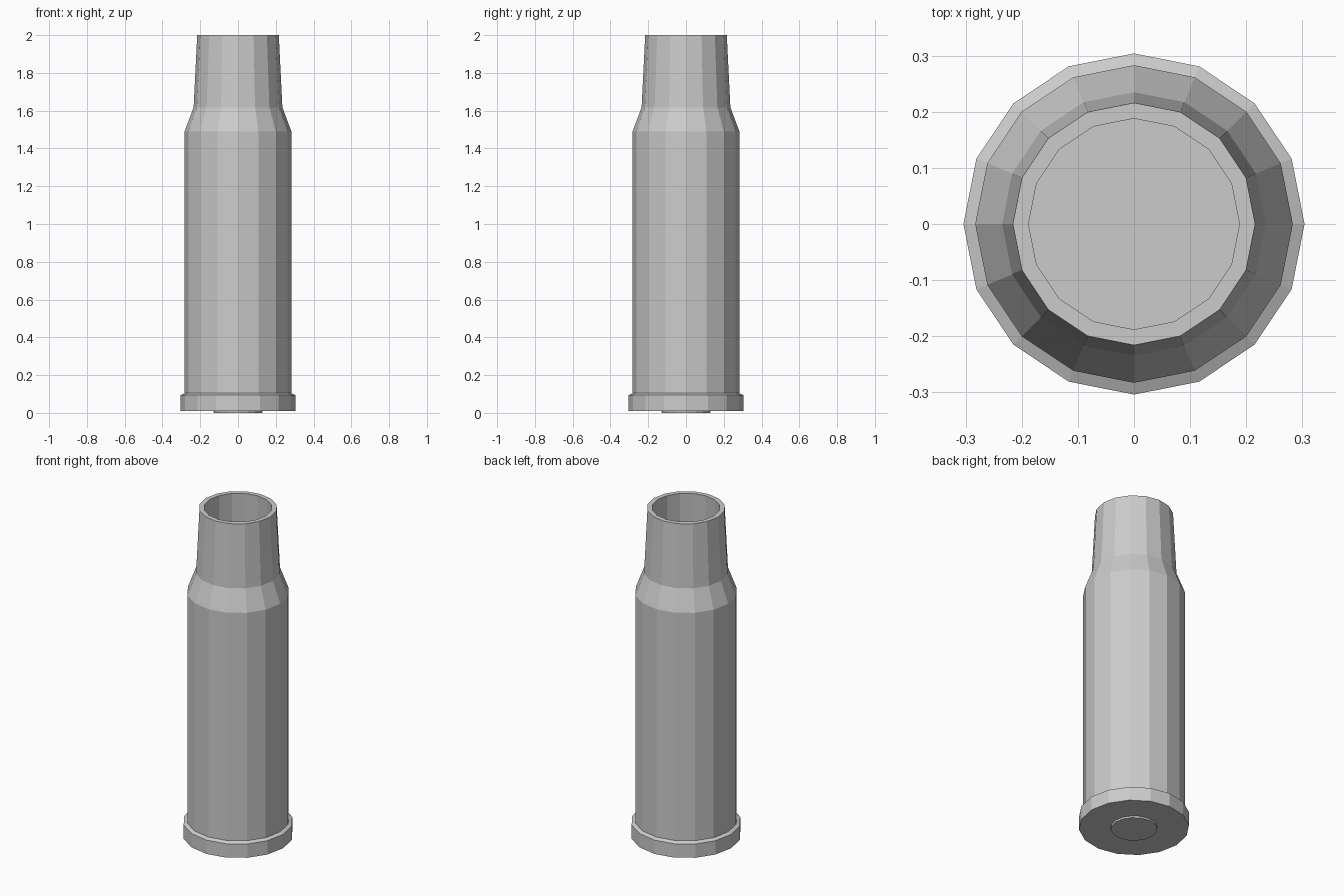
import bpy
import bmesh
from math import cos, sin, pi

if "Cube" in bpy.data.objects:
    bpy.data.objects.remove(bpy.data.objects["Cube"])

SIDES = 16


def lathe(name, profile):
    """Revolve (radius, z) points around z and cap both ends, flat shaded."""
    bm = bmesh.new()
    rings = []
    for r, z in profile:
        rings.append([bm.verts.new((r * cos(2 * pi * i / SIDES),
                                    r * sin(2 * pi * i / SIDES), z))
                      for i in range(SIDES)])
    for a, b in zip(rings, rings[1:]):
        for i in range(SIDES):
            j = (i + 1) % SIDES
            bm.faces.new((a[i], a[j], b[j], b[i]))
    bm.faces.new(rings[0][::-1])
    bm.faces.new(rings[-1])
    bmesh.ops.recalc_face_normals(bm, faces=bm.faces)
    mesh = bpy.data.meshes.new(name)
    bm.to_mesh(mesh)
    bm.free()
    obj = bpy.data.objects.new(name, mesh)
    bpy.context.collection.objects.link(obj)
    return obj


# Hollow case: rim, body, shoulder and neck outside, then down the inside
lathe("casing", [
    (0.304, 0.01), (0.304, 0.094), (0.283, 0.104),
    (0.283, 1.49), (0.235, 1.617), (0.216, 2.0),
    (0.188, 2.0), (0.208, 1.612), (0.255, 1.485), (0.255, 0.104),
])

# Small raised disc under the base
lathe("primer", [(0.128, 0.0), (0.131, 0.02)])
